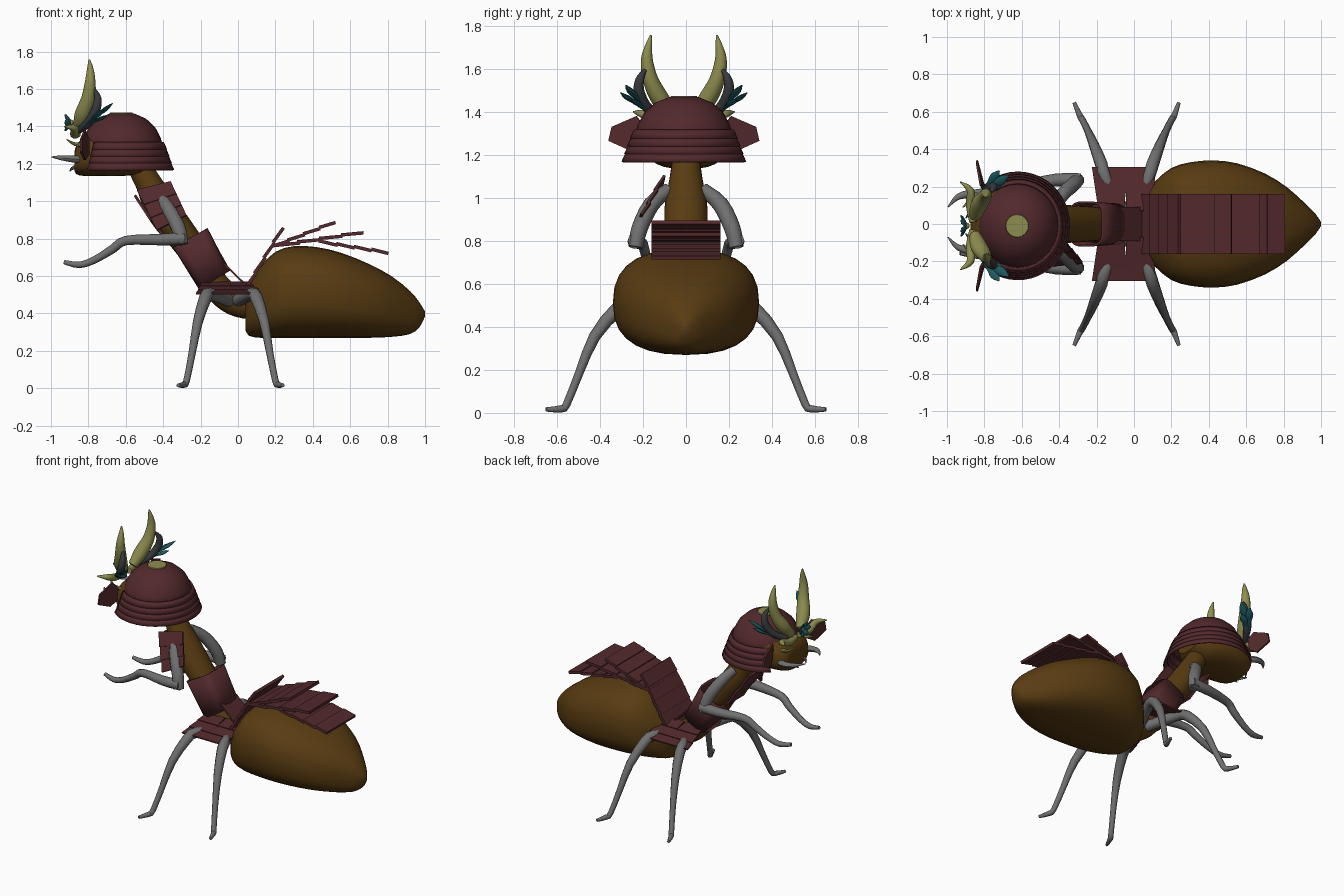
import bpy, bmesh, math
from mathutils import Vector

if "Cube" in bpy.data.objects:
    bpy.data.objects.remove(bpy.data.objects["Cube"])

def material(name, rgb):
    m = bpy.data.materials.new(name)
    m.diffuse_color = (*rgb, 1)
    m.use_nodes = True
    m.node_tree.nodes["Principled BSDF"].inputs["Base Color"].default_value = m.diffuse_color
    return m

BROWN = material("body_brown", (0.10, 0.045, 0.006))
RED = material("armour_red", (0.085, 0.022, 0.025))
GREY = material("limb_grey", (0.16, 0.16, 0.16))
OLIVE = material("horn_olive", (0.27, 0.27, 0.08))
TEAL = material("petal_teal", (0.012, 0.10, 0.115))
DARK = material("antenna_dark", (0.04, 0.042, 0.046))
Z, X = Vector((0, 0, 1)), Vector((1, 0, 0))

def finish(name, bm, mat, smooth=True, angle=40):
    bmesh.ops.recalc_face_normals(bm, faces=bm.faces)
    me = bpy.data.meshes.new(name)
    bm.to_mesh(me)
    bm.free()
    me.materials.append(mat)
    ob = bpy.data.objects.new(name, me)
    bpy.context.collection.objects.link(ob)
    if smooth:
        bpy.ops.object.select_all(action='DESELECT')
        ob.select_set(True)
        bpy.context.view_layer.objects.active = ob
        bpy.ops.object.shade_smooth_by_angle(angle=math.radians(angle))
    return ob

def tube(name, pts, mat, n=12, ref=Z, straight=False, power=2.0, cap=True):
    """Loft rings along a path; each point is x, y, z, side radius, up radius."""
    bm = bmesh.new()
    P = [Vector(p[:3]) for p in pts]
    rings = []
    for i, p in enumerate(pts):
        t = X if straight else (P[min(i + 1, len(P) - 1)] - P[max(i - 1, 0)]).normalized()
        side = ref.cross(t).normalized()
        up = t.cross(side)
        ring = []
        for k in range(n):
            a = 2 * math.pi * k / n
            c, s = math.cos(a), math.sin(a)
            u = math.copysign(abs(c) ** (2 / power), c) * p[3]
            v = math.copysign(abs(s) ** (2 / power), s) * p[4]
            ring.append(bm.verts.new(P[i] + side * u + up * v))
        rings.append(ring)
    for a, b in zip(rings, rings[1:]):
        for k in range(n):
            bm.faces.new((a[k], a[(k + 1) % n], b[(k + 1) % n], b[k]))
    if cap:
        bm.faces.new(rings[0])
        bm.faces.new(rings[-1])
    return finish(name, bm, mat)

def smooth_path(pts, steps=4):
    """Catmull-Rom through all values of the path points."""
    out = []
    for i in range(len(pts) - 1):
        a, b, c, d = (pts[max(i - 1, 0)], pts[i], pts[i + 1], pts[min(i + 2, len(pts) - 1)])
        for s in range(steps):
            t = s / steps
            out.append([0.5 * (2 * q + (r - p) * t + (2 * p - 5 * q + 4 * r - w) * t * t
                               + (3 * q - p - 3 * r + w) * t ** 3) for p, q, r, w in zip(a, b, c, d)])
    return out + [list(pts[-1])]

def body(name, secs, power):
    """Horizontal body; sections are x, low z, high z, half width."""
    pts = [(x, 0, (lo + hi) / 2, w, (hi - lo) / 2) for x, lo, hi, w in secs]
    return tube(name, smooth_path(pts, 2), BROWN, 28, straight=True, power=power)

def plate(name, pts, thick, mat=RED):
    bm = bmesh.new()
    bm.faces.new([bm.verts.new(p) for p in pts])
    ob = finish(name, bm, mat, False)
    m = ob.modifiers.new("thickness", 'SOLIDIFY')
    m.thickness, m.offset = thick, 0
    return ob

def strip(name, a, b, w, thick, lames=1):
    """Armour plate from (x, z) to (x, z), split into overlapping lames."""
    a, b = Vector((a[0], 0, a[1])), Vector((b[0], 0, b[1]))
    nrm = (b - a).normalized().cross(Vector((0, 1, 0)))
    for i in range(lames):
        p = a.lerp(b, i / lames) + nrm * 0.004
        q = a.lerp(b, (i + 1.15) / (lames + 0.15)) - nrm * 0.004
        plate(name, [(p.x, -w, p.z), (q.x, -w, q.z), (q.x, w, q.z), (p.x, w, p.z)], thick)

def revolve(name, prof, mat, a0, a1, n, centre, thick):
    bm = bmesh.new()
    full = abs(a1 - a0) >= 360
    cols = []
    for k in range(n if full else n + 1):
        a = math.radians(a0 + (a1 - a0) * k / n)
        cols.append([bm.verts.new((centre[0] + r * 0.96 * math.cos(a), centre[1] + r * math.sin(a), z))
                     for r, z in prof])
    for k in range(n):
        c, d = cols[k], cols[(k + 1) % len(cols)]
        for j in range(len(prof) - 1):
            bm.faces.new((c[j], c[j + 1], d[j + 1], d[j]))
    ob = finish(name, bm, mat, True, 25)
    m = ob.modifiers.new("thickness", 'SOLIDIFY')
    m.thickness, m.offset = thick, 0
    return ob

# Body
body("abdomen", [(.04, .31, .49, .11), (.06, .28, .56, .17), (.12, .27, .65, .235), (.2, .27, .73, .30),
                 (.3, .27, .76, .33), (.42, .27, .755, .34), (.55, .27, .725, .325), (.7, .27, .665, .27),
                 (.82, .275, .60, .195), (.92, .29, .52, .105), (.97, .325, .46, .055), (1.0, .385, .41, .01)], 2.5)
body("head", [(-.875, 1.17, 1.25, .09), (-.865, 1.145, 1.30, .13), (-.82, 1.135, 1.34, .165),
              (-.73, 1.135, 1.38, .19), (-.62, 1.135, 1.40, .19), (-.52, 1.15, 1.38, .16),
              (-.45, 1.2, 1.34, .1)], 2.6)
tube("thorax", smooth_path([(-.55, 0, 1.22, .06, .06), (-.48, 0, 1.10, .075, .07), (-.40, 0, .95, .10, .09),
                            (-.25, 0, .75, .095, .08), (-.12, 0, .55, .08, .075), (-.02, 0, .47, .08, .08),
                            (.09, 0, .44, .08, .075)]), BROWN, 20)

# Helmet
C = (-.62, -.01)
revolve("helmet_dome", [(.03, 1.466), (.07, 1.462), (.13, 1.437), (.18, 1.392), (.21, 1.335), (.225, 1.285)],
        RED, 0, 360, 28, C, .012)
for i in range(4):
    r, z = .228 + .013 * i, 1.315 - .036 * i
    revolve("neck_guard_lame", [(r, z), (r + .019, z - .04)], RED, -132, 132, 32, C, .01)
bm = bmesh.new()
bmesh.ops.create_cone(bm, cap_ends=True, segments=16, radius1=.065, radius2=.06, depth=.015)
bmesh.ops.translate(bm, verts=bm.verts, vec=(C[0] - .005, C[1], 1.467))
finish("helmet_top_disc", bm, OLIVE)

# Head ornaments, mouthparts and limbs, mirrored left and right
for s in (1, -1):
    def limb(name, pts, mat, n=10, ref=Z, dy=-.01, steps=4):
        tube(name, smooth_path([(x, s * y + dy, z, a, b) for x, y, z, a, b in pts], steps), mat, n, ref)

    plate("helmet_side_flap", [(x, s * y - .01, z) for x, y, z in
          [(-.80, .185, 1.335), (-.82, .22, 1.38), (-.84, .335, 1.33), (-.84, .35, 1.265),
           (-.82, .25, 1.22), (-.80, .2, 1.25)]], .012)
    limb("tall_horn", [(-.85, .05, 1.39, .03, .03), (-.83, .11, 1.46, .042, .045), (-.80, .155, 1.55, .036, .038),
                       (-.79, .172, 1.64, .028, .028), (-.79, .163, 1.71, .016, .017),
                       (-.795, .153, 1.757, .004, .004)], OLIVE, 12, X)
    limb("low_horn", [(-.86, .02, 1.36, .02, .02), (-.875, .11, 1.36, .024, .024), (-.875, .19, 1.39, .02, .02),
                      (-.93, .235, 1.40, .003, .003)], OLIVE)
    limb("brow_spike", [(-.80, .12, 1.30, .015, .012), (-.87, .13, 1.305, .013, .01),
                        (-.915, .10, 1.33, .003, .003)], OLIVE, 8)
    limb("antenna", [(-.85, .10, 1.38, .018, .018), (-.80, .17, 1.42, .024, .024), (-.76, .207, 1.49, .025, .025),
                     (-.75, .205, 1.55, .02, .02), (-.765, .18, 1.595, .008, .008)], DARK, 10, X)
    for tip in ((-.67, .27, 1.525), (-.72, .295, 1.49), (-.70, .24, 1.46)):
        base = Vector((-.82, .17, 1.40))
        tip = Vector(tip)
        limb("side_leaf", [(*base.lerp(tip, t), w, w * .4) for t, w in
                           ((0, .008), (.45, .014), (.75, .024), (1, .003))], TEAL, 8, steps=3)
    limb("mandible", [(-.80, .10, 1.22, .025, .022), (-.87, .145, 1.225, .024, .02), (-.94, .135, 1.232, .016, .014),
                      (-.995, .08, 1.237, .003, .003)], GREY, 10, dy=.01)
    limb("lower_fang", [(-.83, .06, 1.19, .014, .012), (-.88, .06, 1.18, .01, .01), (-.90, .04, 1.16, .002, .002)], GREY, 8)
    # raised arm: upper arm, then forearm with hand
    limb("upper_arm", [(-.43, .08, 1.04, .03, .03), (-.38, .16, .97, .038, .038), (-.32, .215, .86, .038, .04),
                       (-.30, .235, .77, .034, .036)], GREY, 10, X, 0, 3)
    limb("forearm", [(-.285, .235, .80, .036, .036), (-.42, .235, .795, .034, .032), (-.60, .205, .79, .026, .026),
                     (-.67, .19, .745, .024, .024), (-.77, .175, .685, .02, .02), (-.85, .165, .66, .02, .018),
                     (-.93, .155, .675, .012, .012)], GREY, 10, Z, 0, 3)
    # walking legs
    for name, xs in (("front_leg", (-.05, -.15, -.175, -.215, -.245, -.275, -.29, -.32)),
                     ("back_leg", (.0, .075, .10, .14, .17, .20, .215, .24))):
        yz = ((.06, .47, .035), (.24, .505, .034), (.32, .48, .034), (.425, .355, .027), (.495, .19, .02),
              (.555, .04, .018), (.58, .019, .017), (.65, .016, .01))
        limb(name, [(x, y, z, r, r) for x, (y, z, r) in zip(xs, yz)], GREY, 10, X, 0, 2)
    # hip skirt plates
    for a, b, c, d in ((-.19, -.05, -.04, -.225), (-.04, .09, .12, -.05)):
        for k in range(3):
            t, u = k / 3, min(1, (k + 1.15) / 3)
            plate("hip_skirt", [(x0 + (x1 - x0) * v, s * (.07 + .235 * v), .565 - .065 * v + e)
                                for x0, x1, v, e in ((a, d, t, 0), (b, c, t, 0), (b, c, u, .006), (a, d, u, .006))], .01)

# Flower on the brow
for k in range(6):
    a = k * math.pi / 3
    dy, dz = math.cos(a), math.sin(a)
    tube("flower_petal", [(-.89 - .035 * t, -.01 + dy * .055 * t, 1.42 + dz * .045 * t, w, w * .4)
                          for t, w in ((0, .008), (.5, .018), (.85, .018), (1.05, .004))], TEAL, 8, X)
bm = bmesh.new()
bmesh.ops.create_uvsphere(bm, u_segments=10, v_segments=8, radius=.017)
bmesh.ops.translate(bm, verts=bm.verts, vec=(-.895, -.01, 1.42))
finish("flower_centre", bm, OLIVE)

# Body armour
cuirass = tube("cuirass", [(-.255, 0, .805, .115, .10), (-.19, 0, .69, .11, .095), (-.125, 0, .58, .105, .092)],
               RED, 24, power=4, cap=False)
m = cuirass.modifiers.new("thickness", 'SOLIDIFY')
m.thickness, m.offset = .012, 0
strip("chest_plate", (-.555, 1.03), (-.38, .79), .09, .015, 2)
strip("waist_plate", (-.08, .665), (.05, .55), .09, .01)
sh = [Vector(p) for p in ((-.54, -.11, 1.06), (-.36, -.10, 1.105), (-.275, -.20, .925), (-.435, -.215, .845))]
for k in range(3):
    t, u = k / 3, min(1, (k + 1.1) / 3)
    o = Vector((0, -.008, 0))
    plate("shoulder_plate", [sh[0].lerp(sh[3], t), sh[1].lerp(sh[2], t),
                             sh[1].lerp(sh[2], u) + o, sh[0].lerp(sh[3], u) + o], .012)

# Fanned plates over the abdomen
for a, b in (((.04, .53), (.24, .86)), ((.18, .755), (.52, .89)), ((.2, .76), (.67, .835)), ((.43, .785), (.805, .725))):
    strip("abdomen_plate", a, b, .16, .018, 4)
